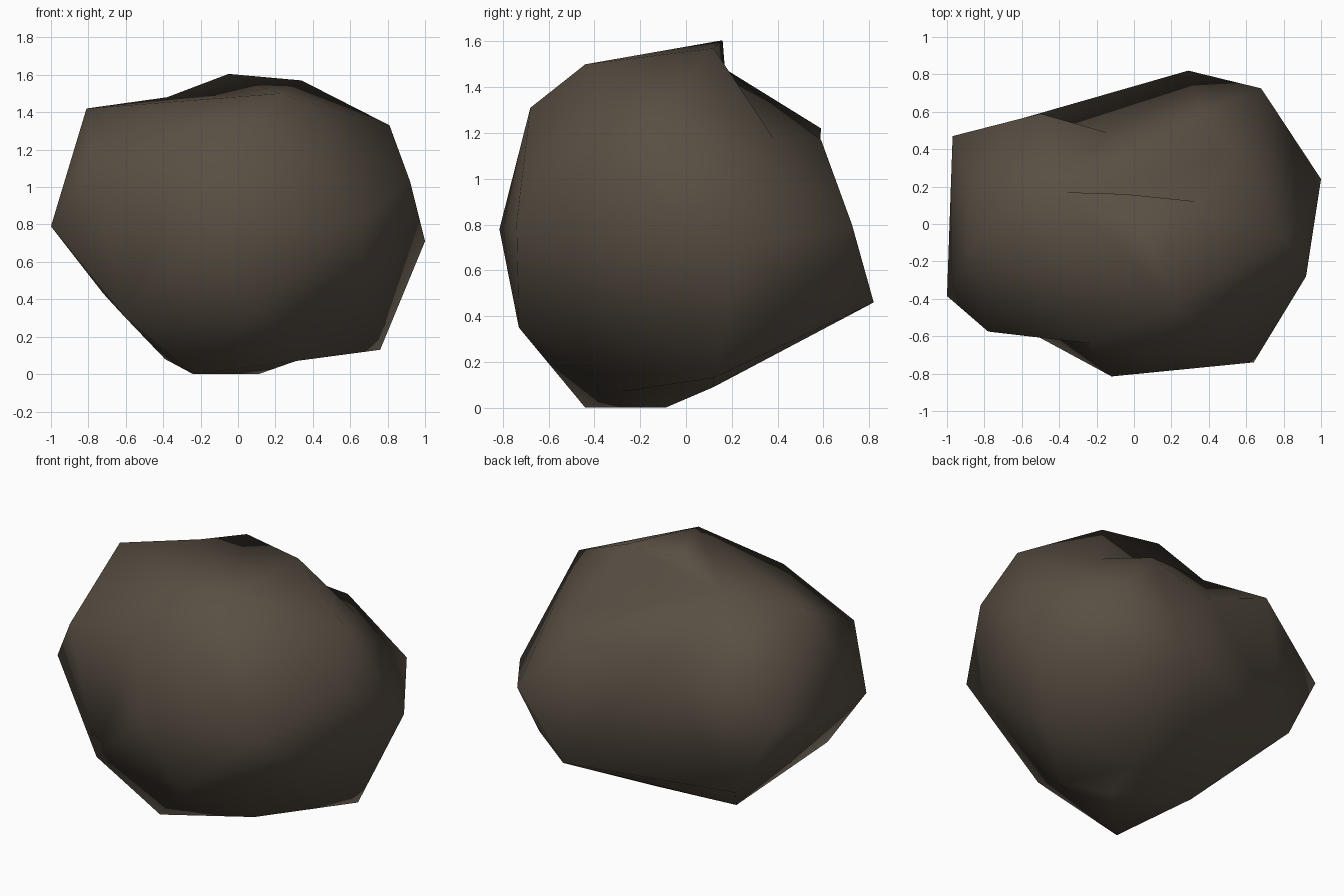
import bpy, bmesh

if "Cube" in bpy.data.objects:
    bpy.data.objects.remove(bpy.data.objects["Cube"])

# Corner points of the boulder, grouped by region
POINTS = {
    # sides
    "left": (-1, -.385, .79), "left_back": (-.97, .47, .88),
    "left_front": (-.78, -.575, 1.12), "front": (-.12, -.815, .78),
    "front_right": (.64, -.74, .81), "right_front": (.92, -.28, 1.03),
    "right": (1, .24, .71), "right_back": (.68, .725, .80),
    "back": (.29, .82, .46),
    # top
    "top_left": (-.81, -.03, 1.42), "peak": (-.05, .16, 1.605),
    "top_right": (.34, .12, 1.57), "shoulder": (.81, -.08, 1.33),
    "top_front": (.22, -.44, 1.50), "brow": (.10, -.68, 1.31),
    "brow_left": (-.24, -.638, 1.31),
    "back_left_ledge": (-.50, .59, 1.22), "back_ledge": (.36, .59, 1.17),
    # underside
    "base_front": (-.24, -.44, 0), "base_right": (.11, -.09, 0),
    "low_back": (.10, .12, .09), "low_left": (-.39, .05, .08),
    "low_left_front": (-.61, -.55, .31), "low_left_back": (-.72, .53, .43),
    "low_front": (.11, -.73, .35), "low_right": (.76, .12, .13),
    "low_mid": (.31, -.28, .07), "low_right_back": (.64, .56, .47),
}

bm = bmesh.new()
v = {name: bm.verts.new(p) for name, p in POINTS.items()}
bmesh.ops.convex_hull(bm, input=list(bm.verts), use_existing_faces=False)

# Chipped hollow behind the peak: open the hull there and refill it lower
ring = ["top_left", "peak", "top_right", "shoulder", "right_back", "back",
        "low_left_back", "left_back", "back_ledge", "back_left_ledge"]
ring_verts = {v[n] for n in ring}
chip = [f for f in bm.faces if all(c in ring_verts for c in f.verts)]
bmesh.ops.delete(bm, geom=chip, context='FACES_ONLY')
v["dip"] = bm.verts.new((-.38, .17, 1.48))
v["rim"] = bm.verts.new((.56, .38, 1.18))
v["valley"] = bm.verts.new((-.15, .49, 1.13))
for tri in (("top_left", "peak", "dip"), ("peak", "top_right", "dip"),
            ("top_right", "rim", "dip"), ("rim", "back_ledge", "dip"),
            ("back_ledge", "valley", "dip"),
            ("valley", "back_left_ledge", "dip"),
            ("back_left_ledge", "top_left", "dip"),
            ("top_right", "shoulder", "rim"),
            ("shoulder", "right_back", "rim"),
            ("right_back", "back_ledge", "rim"),
            ("right_back", "back", "back_ledge"),
            ("back", "valley", "back_ledge"),
            ("back", "low_left_back", "valley"),
            ("low_left_back", "back_left_ledge", "valley"),
            ("low_left_back", "left_back", "back_left_ledge"),
            ("left_back", "top_left", "back_left_ledge")):
    bm.faces.new([v[n] for n in tri])

# Tidy leftovers and close any remaining gap
bmesh.ops.delete(bm, geom=[e for e in bm.edges if not e.link_faces],
                 context='EDGES')
bmesh.ops.holes_fill(bm, edges=[e for e in bm.edges if e.is_boundary], sides=0)
bmesh.ops.recalc_face_normals(bm, faces=list(bm.faces))

# Shallow creases: turn ridges of the hull into grooves
for a, b in (("top_left", "peak"), ("base_right", "low_right"),
             ("left_front", "front")):
    edge = bm.edges.get((v[a], v[b]))
    if edge and len(edge.link_faces) == 2:
        bmesh.utils.edge_rotate(edge, False)
bmesh.ops.recalc_face_normals(bm, faces=list(bm.faces))
for f in bm.faces:
    f.smooth = True

# Boulder object with a single stone colour
mesh = bpy.data.meshes.new("boulder")
bm.to_mesh(mesh)
bm.free()
stone = bpy.data.materials.new("brown grey stone")
stone.diffuse_color = (.098, .077, .056, 1)
stone.use_nodes = True
stone.node_tree.nodes["Principled BSDF"].inputs["Base Color"].default_value = stone.diffuse_color
mesh.materials.append(stone)
boulder = bpy.data.objects.new("boulder", mesh)
bpy.context.collection.objects.link(boulder)
